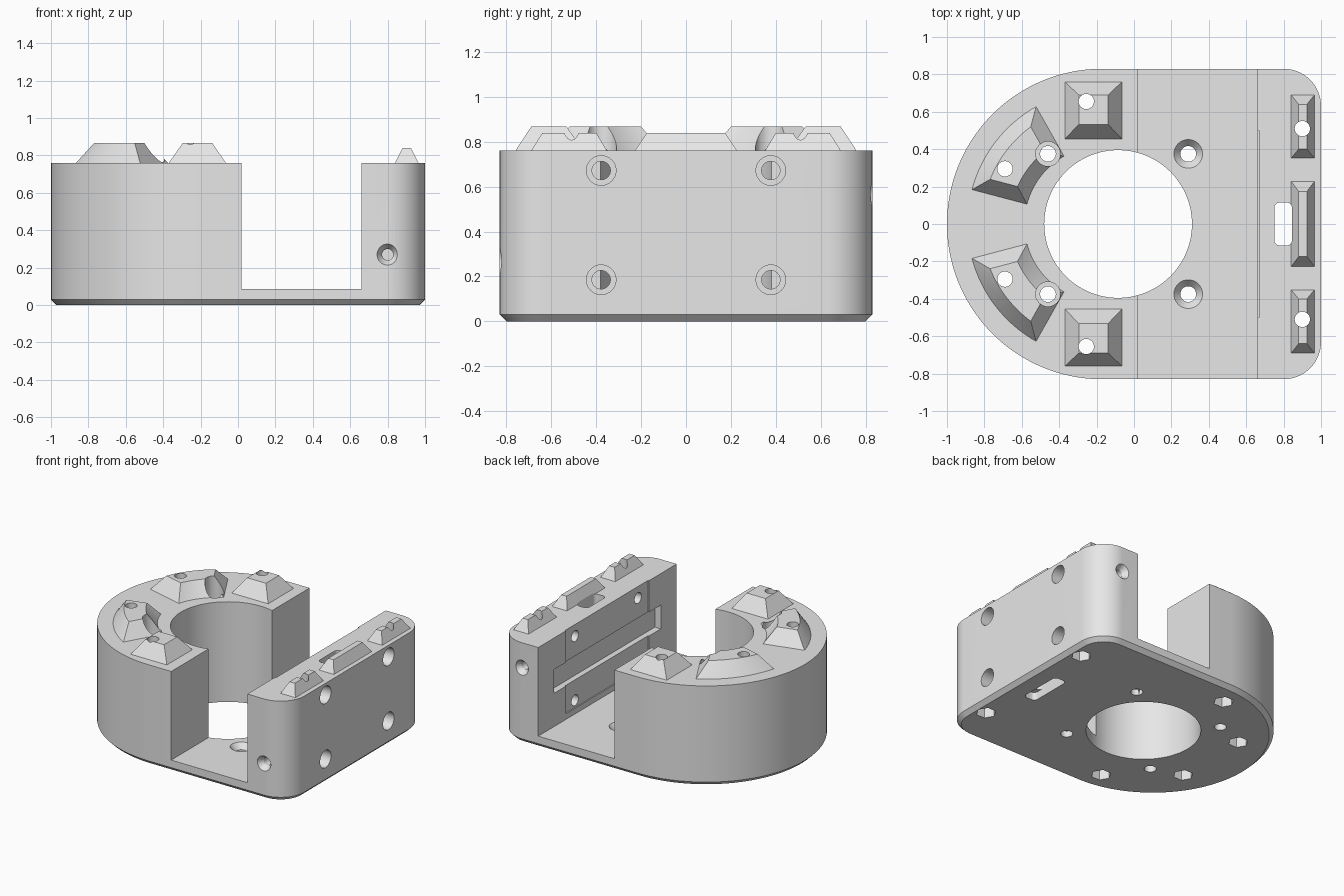
import bpy, bmesh, math
from mathutils import Vector

if "Cube" in bpy.data.objects:
    bpy.data.objects.remove(bpy.data.objects["Cube"])

grey = bpy.data.materials.new("plain_grey")
grey.diffuse_color = (0.8, 0.8, 0.8, 1)
grey.use_nodes = True
grey.node_tree.nodes["Principled BSDF"].inputs["Base Color"].default_value = grey.diffuse_color
TOP = 0.76


def loft(name, loops):
    """Closed solid through loops holding equal numbers of points."""
    bm = bmesh.new()
    rows = [[bm.verts.new(p) for p in lp] for lp in loops]
    n = len(rows[0])
    for a, b in zip(rows, rows[1:]):
        for i in range(n):
            j = (i + 1) % n
            bm.faces.new((a[i], a[j], b[j], b[i]))
    bm.faces.new(rows[0][::-1])
    bm.faces.new(rows[-1])
    bmesh.ops.recalc_face_normals(bm, faces=bm.faces)
    me = bpy.data.meshes.new(name)
    bm.to_mesh(me)
    bm.free()
    me.materials.append(grey)
    ob = bpy.data.objects.new(name, me)
    bpy.context.collection.objects.link(ob)
    return ob


def rect(x0, x1, y0, y1, z):
    return [Vector(p) for p in ((x0, y0, z), (x1, y0, z), (x1, y1, z), (x0, y1, z))]


def box(x0, x1, y0, y1, z0, z1):
    return loft("cutter", [rect(x0, x1, y0, y1, z0), rect(x0, x1, y0, y1, z1)])


def arc(cx, cy, r, a0, a1, n, z=0):
    return [Vector((cx + r * math.cos(math.radians(a0 + (a1 - a0) * i / n)),
                    cy + r * math.sin(math.radians(a0 + (a1 - a0) * i / n)), z))
            for i in range(n + 1)]


def rod(axis, u, v, sections, n=32):
    """Turned cutter along an axis; sections are (position, radius)."""
    loops = []
    for t, r in sections:
        ring = arc(u, v, r, 0, 360, n)[:-1]
        loops.append([{"z": (p.x, p.y, t), "x": (t, p.x, p.y),
                       "y": (p.x, t, p.y)}[axis] for p in ring])
    return loft("cutter", loops)


def slot(x0, x1, hy, r, z0, z1):
    """Rounded rectangular cutter."""
    def ring(z):
        return (arc(x1 - r, hy - r, r, 0, 90, 6, z) + arc(x0 + r, hy - r, r, 90, 180, 6, z)
                + arc(x0 + r, r - hy, r, 180, 270, 6, z) + arc(x1 - r, r - hy, r, 270, 360, 6, z))
    return loft("cutter", [ring(z0), ring(z1)])


def outline(d, z):
    """Body outline: half round left end, rounded right corners, inset by d."""
    return (arc(0.8, -0.63, 0.2 - d, -90, 0, 16, z) + arc(0.8, 0.63, 0.2 - d, 0, 90, 16, z)
            + arc(-0.17, 0, 0.83 - d, 90, 270, 72, z))


def stud(base, top):
    """Tapered locating stud, sunk slightly into the body."""
    root = [p + (p - q) * 0.2 for p, q in zip(base, top)]
    return loft("stud", [root, top])


def combine(ob, other, op):
    m = ob.modifiers.new("bool", 'BOOLEAN')
    m.operation, m.solver, m.object = op, 'EXACT', other
    bpy.context.view_layer.objects.active = ob
    bpy.ops.object.modifier_apply(modifier=m.name)
    bpy.data.objects.remove(other)


# Body with chamfered underside
body = loft("mount_body", [outline(0.03, 0), outline(0, 0.03), outline(0, TOP)])


# Cross channel, bore and recesses in the inner wall
cuts = [box(0.02, 0.66, -1, 1, 0.087, 1.2),
        rod("z", -0.085, 0, [(-0.1, 0.395), (1.2, 0.395)], 96),
        box(0.6, 0.668, -0.5, 0.5, 0.13, 1.2),
        box(0.6, 0.71, -0.64, 0.64, 0.34, 0.52)]

# Studs on top
studs = [stud(rect(0.84, 0.965, -0.228, 0.228, TOP), rect(0.88, 0.925, -0.175, 0.175, 0.84))]
for s in (1, -1):
    flip = lambda pts: [Vector((p.x, p.y * s, p.z)) for p in pts]
    studs.append(stud(flip(rect(0.84, 0.965, 0.352, 0.69, TOP)),
                      flip(rect(0.88, 0.925, 0.4, 0.64, 0.84))))
    studs.append(stud(flip(rect(-0.37, -0.065, 0.455, 0.76, TOP)),
                      flip(rect(-0.295, -0.138, 0.532, 0.69, 0.867))))

    def sector(r0, r1, d, z):
        a0, a1 = math.degrees(math.asin(d / r0)), math.degrees(math.asin(d / r1))
        return (arc(-0.17, 0, r1, 119.4 + a1, 165.2 - a1, 20, z)
                + arc(-0.17, 0, r0, 165.2 - a0, 119.4 + a0, 20, z))
    studs.append(stud(flip(sector(0.416, 0.72, 0, TOP)),
                      flip(sector(0.495, 0.645, 0.078, 0.867))))

    # Vertical bolt holes with hexagonal nut pockets underneath
    for x, y in ((-0.255, 0.655), (-0.69, 0.295), (0.9, 0.51)):
        cuts.append(rod("z", x, y * s, [(-0.1, 0.041), (1.2, 0.041)]))
        cuts.append(rod("z", x, y * s, [(-0.1, 0.07), (0.1, 0.07)], 6))
    # Motor screw holes: deep counterbore left, countersink right
    cuts.append(rod("z", -0.46, 0.375 * s, [(-0.1, 0.042), (0.2, 0.042)]))
    cuts.append(rod("z", -0.46, 0.375 * s, [(0.087, 0.066), (1.2, 0.066)]))
    cuts.append(rod("z", 0.29, 0.375 * s, [(-0.1, 0.042), (0.045, 0.042), (0.091, 0.08), (0.2, 0.08)]))
    # Counterbored holes through the upright wall
    for z in (0.185, 0.672):
        cuts.append(rod("x", 0.378 * s, z, [(0.5, 0.041), (0.87, 0.041), (0.87, 0.066), (1.1, 0.066)]))
    # Blind flared hole in each end of the wall
    cuts.append(rod("y", 0.8, 0.27 if s < 0 else 0.57,
                    [(0.5 * s, 0.03), (0.79 * s, 0.03), (0.835 * s, 0.06), (0.9 * s, 0.06)]))

# Strap slot through the wall, wider at the underside
cuts.append(slot(0.75, 0.845, 0.115, 0.03, -0.1, 1.2))
cuts.append(slot(0.75, 0.85, 0.17, 0.03, -0.1, 0.06))

for ob in studs:
    combine(body, ob, 'UNION')
for ob in cuts:
    combine(body, ob, 'DIFFERENCE')

# Smooth rounds, sharp edges
bpy.ops.object.select_all(action='DESELECT')
body.select_set(True)
bpy.context.view_layer.objects.active = body
bpy.ops.object.shade_smooth_by_angle(angle=math.radians(25))
